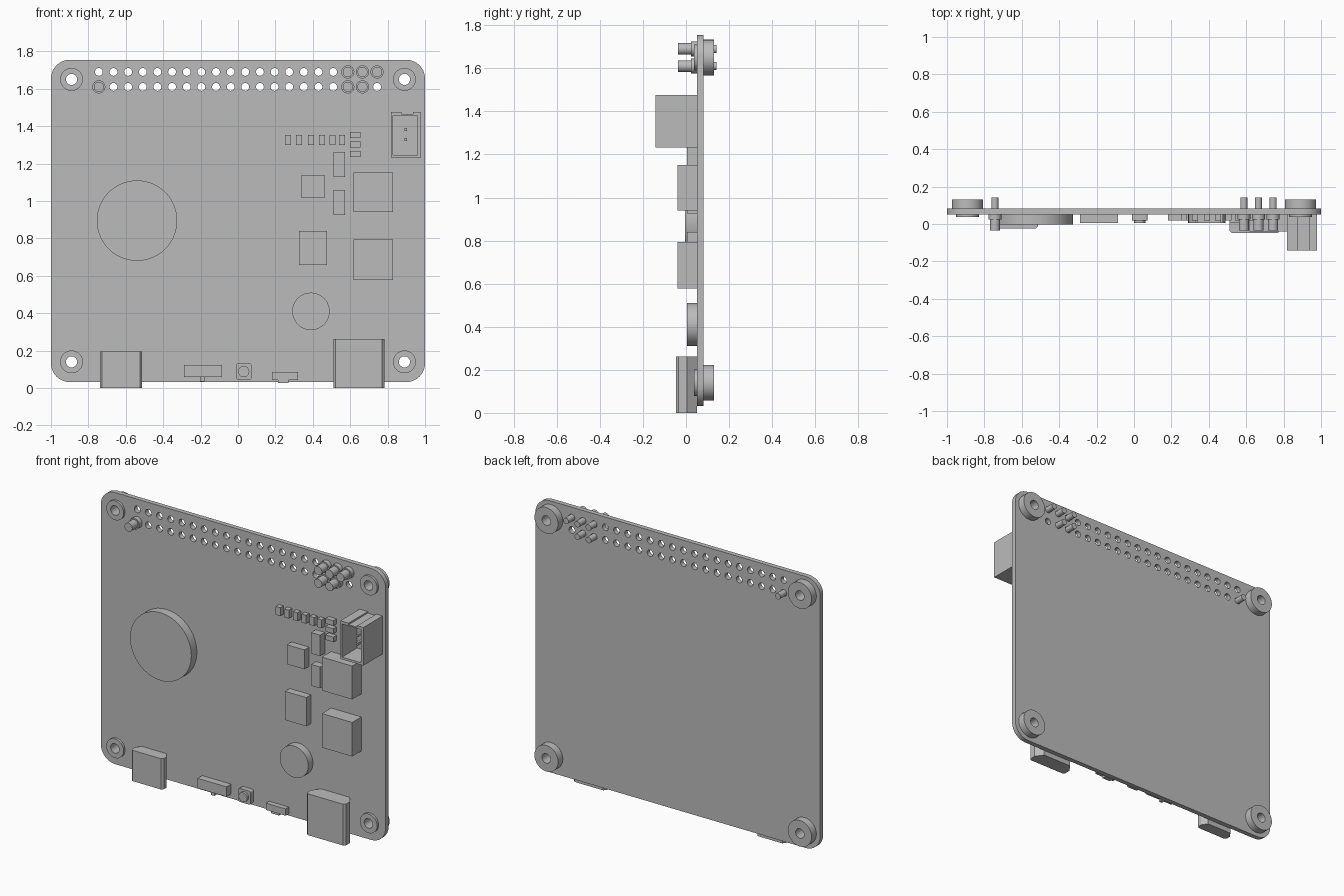
import bpy
import bmesh
from math import cos, sin, pi, radians

if "Cube" in bpy.data.objects:
    bpy.data.objects.remove(bpy.data.objects["Cube"])

GREY = bpy.data.materials.new("plain_grey")
GREY.use_nodes = True
GREY.diffuse_color = (0.5, 0.5, 0.5, 1)
GREY.node_tree.nodes["Principled BSDF"].inputs["Base Color"].default_value = (0.5, 0.5, 0.5, 1)

BOARD_FRONT, BOARD_BACK = 0.052, 0.082


def circle(x, z, r, n=32):
    return [(x + r * cos(2 * pi * i / n), z + r * sin(2 * pi * i / n)) for i in range(n)]


def rect(x0, x1, z0, z1):
    return [(x0, z0), (x1, z0), (x1, z1), (x0, z1)]


def rounded(x0, x1, z0, z1, r, n=8):
    pts = []
    corners = [(x1 - r, z1 - r), (x0 + r, z1 - r), (x0 + r, z0 + r), (x1 - r, z0 + r)]
    for q, (cx, cz) in enumerate(corners):
        for i in range(n + 1):
            a = pi / 2 * (q + i / n)
            pts.append((cx + r * cos(a), cz + r * sin(a)))
    return pts


def extrude(name, loops, a, b, upright=True):
    """Fill outline loops (inner loops are holes); extrude a to b along y, or z if not upright."""
    curve = bpy.data.curves.new(name, 'CURVE')
    curve.dimensions = '2D'
    curve.fill_mode = 'BOTH'
    curve.extrude = (b - a) / 2
    for loop in loops:
        spline = curve.splines.new('POLY')
        spline.points.add(len(loop) - 1)
        for p, (u, v) in zip(spline.points, loop):
            p.co = (u, v, 0, 1)
        spline.use_cyclic_u = True
    temp = bpy.data.objects.new(name + "_outline", curve)
    bpy.context.collection.objects.link(temp)
    bpy.context.view_layer.update()
    mesh = bpy.data.meshes.new_from_object(temp.evaluated_get(bpy.context.evaluated_depsgraph_get()))
    bpy.data.objects.remove(temp)
    bm = bmesh.new()
    bm.from_mesh(mesh)
    bmesh.ops.remove_doubles(bm, verts=bm.verts, dist=1e-5)
    bmesh.ops.recalc_face_normals(bm, faces=bm.faces)
    bm.to_mesh(mesh)
    bm.free()
    mesh.name = name
    mesh.materials.clear()
    mesh.materials.append(GREY)
    mesh.shade_smooth()
    mesh.set_sharp_from_angle(angle=radians(30))
    obj = bpy.data.objects.new(name, mesh)
    bpy.context.collection.objects.link(obj)
    mid = (a + b) / 2
    if upright:
        obj.rotation_euler.x = pi / 2
        obj.location.y = mid
    else:
        obj.location.z = mid
    return obj


def chip(name, x0, x1, z0, z1, front):
    return extrude(name, [rect(x0, x1, z0, z1)], front, BOARD_FRONT)


# Circuit board with mounting holes and two rows of header holes
mounts = [(x, z) for x in (-0.89, 0.89) for z in (0.14, 1.65)]
columns = [-0.744 + 0.0783 * i for i in range(20)]
rows = (1.61, 1.69)
holes = [circle(x, z, 0.03) for x, z in mounts]
holes += [circle(x, z, 0.021, 16) for x in columns for z in rows]
extrude("board", [rounded(-1, 1, 0.032, 1.755, 0.1)] + holes, BOARD_FRONT, BOARD_BACK)

# Mounting spacers
for x, z in mounts:
    extrude("front_washer", [circle(x, z, 0.061), circle(x, z, 0.03)], 0.037, BOARD_FRONT)
    extrude("back_spacer", [circle(x, z, 0.083), circle(x, z, 0.03)], BOARD_BACK, 0.13)

# Fitted header pins
for col, row in [(0, 0), (17, 0), (18, 0), (17, 1), (18, 1), (19, 1)]:
    x, z = columns[col], rows[row]
    extrude("pin_collar", [circle(x, z, 0.035, 24)], 0.023, BOARD_FRONT)
    extrude("pin_head", [circle(x, z, 0.027, 24)], -0.036, 0.023)
    extrude("pin_tail", [circle(x, z, 0.019, 24)], BOARD_FRONT, 0.141)

# Round components
extrude("large_disc", [circle(-0.54, 0.895, 0.215, 64)], -0.004, BOARD_FRONT)
extrude("small_disc", [circle(0.39, 0.41, 0.1, 48)], 0.005, BOARD_FRONT)

# Square chips and capacitors
chip("upper_large_chip", 0.617, 0.83, 0.94, 1.152, -0.04)
chip("lower_large_chip", 0.617, 0.83, 0.578, 0.794, -0.04)
chip("small_chip", 0.34, 0.463, 1.016, 1.139, 0.005)
chip("medium_chip", 0.326, 0.476, 0.658, 0.84, 0.005)
chip("upper_capacitor", 0.51, 0.573, 1.129, 1.262, 0.005)
chip("lower_capacitor", 0.51, 0.573, 0.925, 1.06, 0.005)
for x in (0.267, 0.327, 0.389, 0.448, 0.505, 0.557):
    chip("upright_resistor", x - 0.016, x + 0.016, 1.3, 1.353, 0.02)
for z in (1.25, 1.303, 1.354):
    chip("flat_resistor", 0.6, 0.656, z - 0.016, z + 0.016, 0.02)

# Open socket with grooved top and two contacts
shell = [(0.817, 1.233), (0.979, 1.233), (0.979, 1.475), (0.935, 1.475),
         (0.935, 1.465), (0.875, 1.465), (0.875, 1.475), (0.817, 1.475)]
extrude("socket_walls", [shell, rect(0.829, 0.961, 1.247, 1.457)], -0.141, 0.01)
extrude("socket_base", [shell], 0.01, BOARD_FRONT)
for z in (1.329, 1.382):
    extrude("socket_contact", [rect(0.89, 0.904, z - 0.008, z + 0.008)], -0.09, 0.01)


# Edge ports, wide in front and tapering towards the board
def port(name, x0, x1, top, front, waist, taper):
    c = 0.012
    profile = [(x0 + c, front), (x1 - c, front), (x1, front + c), (x1, waist),
               (x1 - taper, BOARD_FRONT), (x0 + taper, BOARD_FRONT), (x0, waist), (x0, front + c)]
    extrude(name, [profile], 0, top, upright=False)


port("left_port", -0.738, -0.513, 0.195, -0.023, 0.016, 0.025)
port("right_port", 0.51, 0.783, 0.262, -0.047, 0.004, 0.035)

# Switches and push button along the bottom edge
chip("slide_switch", -0.288, -0.085, 0.06, 0.123, 0.006)
chip("slide_switch_knob", -0.202, -0.18, 0.035, 0.06, 0.02)
extrude("button_body", [rounded(-0.012, 0.073, 0.045, 0.131, 0.012, 4)], 0.02, BOARD_FRONT)
extrude("button_cap", [circle(0.0305, 0.088, 0.03)], 0.005, 0.02)
chip("small_switch", 0.182, 0.32, 0.043, 0.086, 0.02)
chip("small_switch_knob", 0.213, 0.27, 0.028, 0.043, 0.027)
